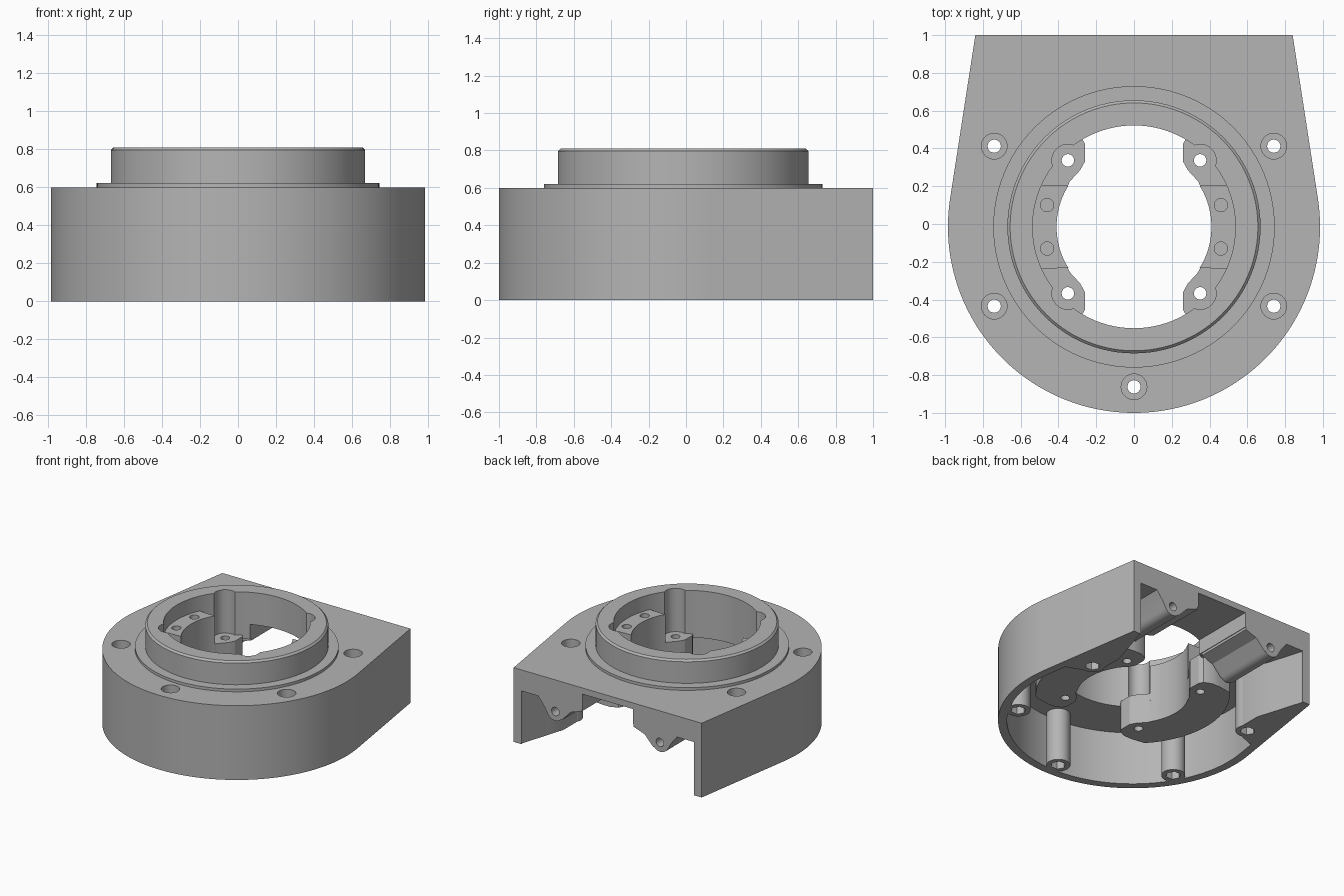
import bpy, bmesh, math
from mathutils import Vector

if "Cube" in bpy.data.objects:
    bpy.data.objects.remove(bpy.data.objects["Cube"])

CY = -0.015            # centre of the round end
TOP, PLATE = 0.6, 0.43  # housing top, underside of its thick plate

grey = bpy.data.materials.new("satin_grey")
grey.use_nodes = True
colour = (0.46, 0.46, 0.46, 1)
grey.diffuse_color = colour
grey.node_tree.nodes["Principled BSDF"].inputs["Base Color"].default_value = colour


def arc(r, a0, a1, n, cx=0.0, cy=CY):
    """Points on an arc, angles in degrees."""
    angles = [math.radians(a0 + (a1 - a0) * i / n) for i in range(n + 1)]
    return [(cx + r * math.cos(a), cy + r * math.sin(a)) for a in angles]


def circle(r, x=0.0, y=CY, n=32):
    return arc(r, 0, 360, n, x, y)[:-1]


def prism(name, points, lo, hi, along_y=False, chamfer=0):
    """Extrude a profile in z, or an x-z profile in y."""
    bm = bmesh.new()
    place = (lambda p, h: (p[0], h, p[1])) if along_y else (lambda p, h: (p[0], p[1], h))
    face = bm.faces.new([bm.verts.new(place(p, lo)) for p in points])
    shift = Vector((0, hi - lo, 0) if along_y else (0, 0, hi - lo))
    new = bmesh.ops.extrude_face_region(bm, geom=[face])["geom"]
    bmesh.ops.translate(bm, vec=shift, verts=[v for v in new if isinstance(v, bmesh.types.BMVert)])
    bmesh.ops.recalc_face_normals(bm, faces=bm.faces)
    if chamfer:
        rim = [e for e in bm.edges if all(v.co.z > hi - 0.001 for v in e.verts)]
        bmesh.ops.bevel(bm, geom=rim, offset=chamfer, segments=1, affect='EDGES')
    mesh = bpy.data.meshes.new(name)
    bm.to_mesh(mesh)
    bm.free()
    mesh.materials.append(grey)
    ob = bpy.data.objects.new(name, mesh)
    bpy.context.collection.objects.link(ob)
    return ob


def combine(tool, operation):
    """Merge a tool shape into the housing, then discard the tool."""
    mod = housing.modifiers.new("combine", 'BOOLEAN')
    mod.object, mod.operation, mod.solver = tool, operation, 'EXACT'
    bpy.context.view_layer.objects.active = housing
    bpy.ops.object.modifier_apply(modifier=mod.name)
    bpy.data.objects.remove(tool)


def add(*args, **kw):
    combine(prism(*args, **kw), 'UNION')


def cut(*args, **kw):
    combine(prism(*args, **kw), 'DIFFERENCE')


def flip(points, side):
    return [(side * x, y) for x, y in points]


def outline(r, x, y):
    """Round front, straight tapering sides ending at (x, y)."""
    dy = y - CY
    t = math.degrees(math.atan2(dy, x) - math.acos(r / math.hypot(x, dy)))
    return [(x, y), (-x, y)] + arc(r, 180 - t, 360 + t, 96)


# Open-backed housing shell with a thin slot under the plate
housing = prism("housing", outline(0.985, 0.84, 1.0), 0, TOP)
cut("cavity", outline(0.92, 0.755, 1.1), -0.1, PLATE)
cut("rear_slot", [(-.225, .4), (.225, .4), (.225, 1.1), (-.225, 1.1)], 0.3, 0.55)

# Flange and chamfered collar
add("flange", circle(0.745, n=96), 0.56, 0.622)
add("collar", circle(0.67, n=96), 0.555, 0.81, chamfer=0.014)

# Screw posts and thickened rear corners
posts = [(0, -0.862)] + [(s * 0.74, y) for s in (-1, 1) for y in (-0.435, 0.412)]
for x, y in posts:
    add("post", circle(0.088, x, y), 0, 0.5)
corner = [(.80, .99), (.775, .99), (.70, .745), (.66, .62), (.66, .42), (.74, .33), (.95, .25)]
lug = [(.23, .5), (.23, .41), (.33, .375), (.41, .29)] + \
    arc(0.075, 220, 330, 10, 0.47, 0.345) + [(.565, .36), (.62, .43), (.62, .5)]
for side in (-1, 1):
    add("rear_corner", flip(corner, side), 0, 0.5)
    # Hanging lugs at the open back
    add("rear_lug", flip(lug, side), 0.5, 1.0, along_y=True)

# Bore with screw pockets
mounts = [(s * 0.35, CY + t * 0.352) for s in (-1, 1) for t in (-1, 1)]
cut("bore", circle(0.537, n=96), 0.1, 1)
for x, y in mounts:
    cut("pocket", circle(0.085, x, y), 0.3, 1)

# Crescent brackets with raised pads inside the bore
lobe = [(.41, .5), (.34, .50), (.28, .475), (.26, .44), (.26, .345), (.285, .3), (.34, .24)]
upper = [(x, CY + y) for x, y in lobe]
lower = [(x, CY - y) for x, y in reversed(lobe)]
bracket = arc(0.71, -43, 43, 32) + upper + arc(0.41, 29, -29, 24) + lower
pad = arc(0.56, -18, 18, 16) + [(.49, CY + .222)] + arc(0.41, 32, -32, 24) + [(.49, CY - .222)]
for side in (-1, 1):
    add("bracket", flip(bracket, side), 0.22, 0.46)
    add("pad", flip(pad, side), 0.4, 0.69)
    for t in (-1, 1):
        cut("pad_hole", circle(0.035, side * 0.46, CY + t * 0.115, 24), 0.56, 0.8)
    cut("lug_hole", circle(0.034, side * 0.467, 0.345, 24), 0.7, 1.1, along_y=True)

# Screw holes, counterbores and hexagonal nut recesses
for x, y in mounts:
    cut("mount_hole", circle(0.033, x, y, 24), 0.1, 0.6)
for x, y in posts:
    cut("post_hole", circle(0.035, x, y, 24), -0.1, 0.7)
    cut("counterbore", circle(0.068, x, y), 0.5, 0.7)
    cut("nut_recess", circle(0.056, x, y, 6), -0.1, 0.08)

bpy.ops.object.select_all(action='DESELECT')
housing.select_set(True)
bpy.context.view_layer.objects.active = housing
bpy.ops.object.shade_smooth_by_angle(angle=math.radians(25))
